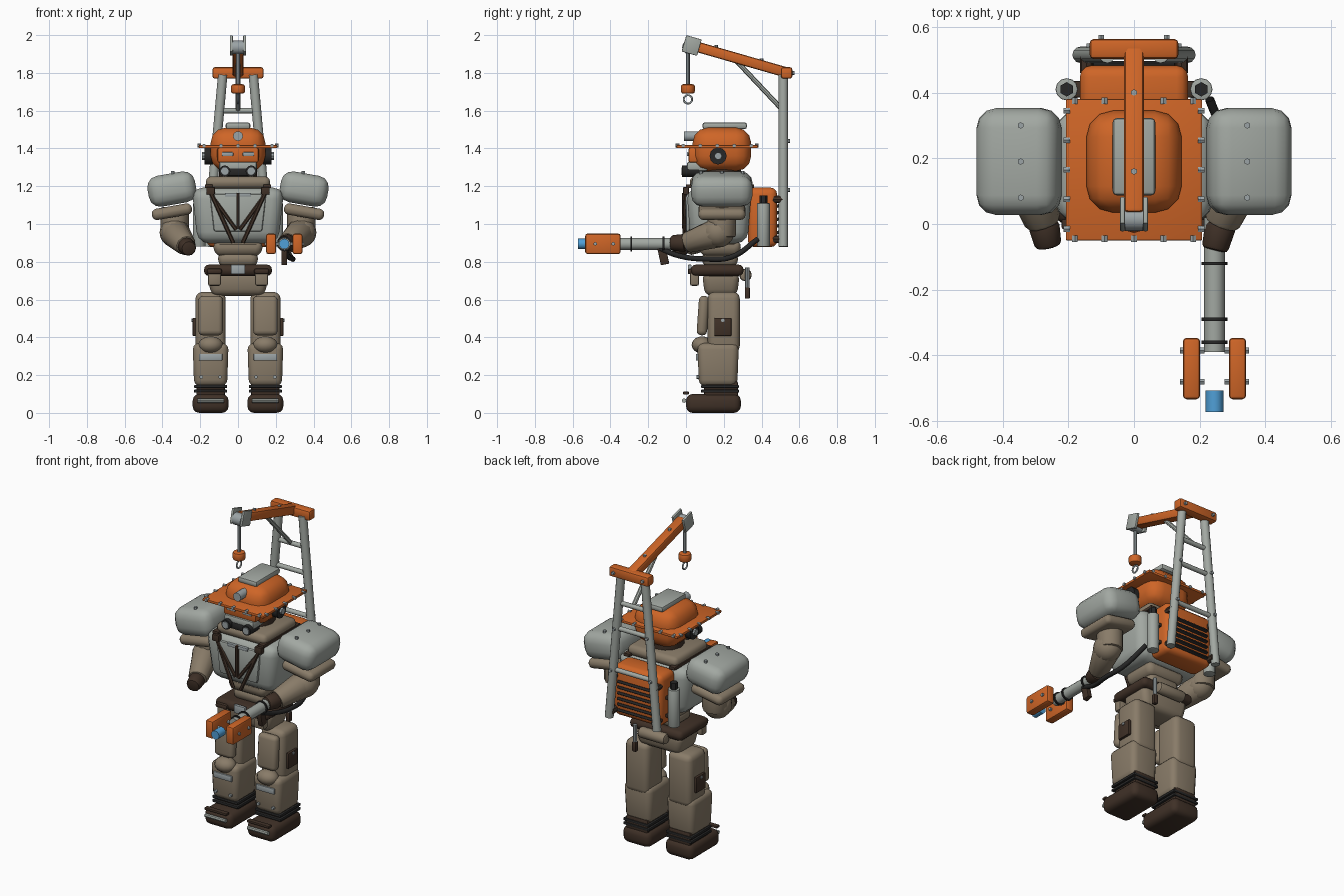
import bpy, bmesh, math
from mathutils import Vector, Matrix, Euler

if "Cube" in bpy.data.objects:
    bpy.data.objects.remove(bpy.data.objects["Cube"])

# Bevel widths and axes
TIGHT, SLIM, SOFT, PLUMP = .004, .012, .035, .06
X, Y, Z = Matrix.Identity(3)


def material(name, *rgb):
    m = bpy.data.materials.new(name)
    m.use_nodes = True
    m.diffuse_color = (*rgb, 1)
    m.node_tree.nodes["Principled BSDF"].inputs["Base Color"].default_value = (*rgb, 1)
    return m


ORANGE = material("safety orange", .62, .13, .02)
GREY = material("armour grey", .36, .39, .36)
TAN = material("canvas tan", .25, .2, .14)
DARK = material("dark leather", .05, .03, .02)
BLACK = material("black rubber", .02, .02, .02)
STEEL = material("bolt steel", .33, .37, .38)
BLUE = material("nozzle blue", .08, .35, .68)


def select_only(ob):
    bpy.ops.object.select_all(action="DESELECT")
    ob.select_set(True)
    bpy.context.view_layer.objects.active = ob


def add_object(name, data, mat):
    data.materials.append(mat)
    ob = bpy.data.objects.new(name, data)
    bpy.context.collection.objects.link(ob)
    select_only(ob)


def finish(name, bm, mat, place):
    bm.transform(place)
    bmesh.ops.recalc_face_normals(bm, faces=bm.faces)
    mesh = bpy.data.meshes.new(name)
    bm.to_mesh(mesh)
    bm.free()
    add_object(name, mesh, mat)
    bpy.ops.object.shade_smooth_by_angle(angle=math.radians(32))


def round_edges(bm, edges, width):
    bmesh.ops.bevel(bm, geom=edges, offset=width, segments=3 if width > SLIM else 2,
                    profile=.5, affect="EDGES")


def box(name, centre, size, mat, bevel=TIGHT, tilt_x=0, tilt_y=0, taper=1):
    """Bevelled box; taper narrows the bottom, tilts are in degrees."""
    bm = bmesh.new()
    bmesh.ops.create_cube(bm, size=1)
    for v in bm.verts:
        k = taper if v.co.z < 0 else 1
        v.co = v.co * Vector((k, k, 1)) * Vector(size)
    round_edges(bm, bm.edges[:], min(bevel, min(size) * .45))
    turn = Euler((math.radians(tilt_x), math.radians(tilt_y), 0)).to_matrix().to_4x4()
    finish(name, bm, mat, Matrix.Translation(centre) @ turn)


def rod(name, start, end, radius, mat, sides=12, end_radius=None, bevel=0):
    """Cylinder or cone between two points, with optional rounded ends."""
    start, end = Vector(start), Vector(end)
    span = end - start
    bm = bmesh.new()
    bmesh.ops.create_cone(bm, cap_ends=True, segments=sides, radius1=radius,
                          radius2=end_radius or radius, depth=span.length)
    if bevel:
        rims = [e for e in bm.edges if any(len(f.verts) > 4 for f in e.link_faces)]
        round_edges(bm, rims, bevel)
    turn = span.to_track_quat("Z", "Y").to_matrix().to_4x4()
    finish(name, bm, mat, Matrix.Translation((start + end) / 2) @ turn)


def bar(name, axis, centre, length, radius, mat, **options):
    half = axis * length / 2
    rod(name, Vector(centre) - half, Vector(centre) + half, radius, mat, **options)


def bolt(name, axis, centre):
    bar(name, axis, centre, .02, .01, STEEL, sides=6)


def ball(name, centre, size, mat):
    bm = bmesh.new()
    bmesh.ops.create_uvsphere(bm, u_segments=16, v_segments=10, radius=.5)
    finish(name, bm, mat, Matrix.Translation(centre) @ Matrix.Diagonal((*size, 1)))


def hose(name, points, radius, mat, cyclic=False):
    curve = bpy.data.curves.new(name, "CURVE")
    curve.dimensions = "3D"
    curve.bevel_depth, curve.bevel_resolution, curve.resolution_u = radius, 2, 6
    spline = curve.splines.new("BEZIER")
    spline.bezier_points.add(len(points) - 1)
    for knot, point in zip(spline.bezier_points, points):
        knot.co = point
        knot.handle_left_type = knot.handle_right_type = "AUTO"
    spline.use_cyclic_u = cyclic
    add_object(name, curve, mat)
    bpy.ops.object.convert(target="MESH")


def post_x(z):
    """Half distance between the leaning crane posts at a height."""
    return .08 + (1.8 - z) * .09


for s, side in ((1, "left_"), (-1, "right_")):
    # Boots
    x = .145 * s
    box(side + "boot", (x, .145, .05), (.19, .29, .1), DARK, SOFT)
    bar(side + "toe_bar", X, (x, -.01, .065), .14, .012, GREY, sides=8)
    box(side + "toe_guard", (x, 0, .105), (.15, .03, .015), DARK)
    box(side + "ankle", (x, .185, .12), (.15, .18, .1), DARK, SLIM)
    for z in (.115, .14):
        box(side + "boot_strap", (x, .18, z), (.175, .2, .016), BLACK)
    # Lower leg
    box(side + "shin", (x, .17, .255), (.19, .22, .23), TAN, SOFT, taper=.92)
    box(side + "shin_plate", (x, .06, .295), (.125, .015, .035), STEEL)
    for offset in (-.05, .05):
        bolt(side + "shin_bolt", Y, (x + offset, .065, .19))
    ball(side + "knee", (x, .085, .36), (.13, .11, .09), TAN)
    # Thigh
    box(side + "thigh", (x, .2, .48), (.16, .17, .32), TAN, SOFT)
    box(side + "thigh_pad", (x, .09, .515), (.13, .055, .21), TAN, SOFT, tilt_x=-4)
    box(side + "thigh_pouch", (.23 * s, .195, .455), (.02, .09, .095), DARK)
    bolt(side + "pouch_stud", X, (.235 * s, .195, .49))
    # Belt pouches
    box(side + "belt_pouch", (.125 * s, .045, .715), (.07, .05, .085), TAN, SLIM)
    box(side + "pouch_flap", (.125 * s, .035, .75), (.08, .05, .03), DARK, SLIM)
    # Shoulder armour and upper arm
    box(side + "shoulder_armour", (.35 * s, .19, 1.185), (.255, .325, .165), GREY, PLUMP,
        tilt_y=10 * s)
    for y in (.08, .19, .3):
        bolt(side + "shoulder_bolt", Z, (.345 * s, y, 1.27))
    box(side + "shoulder_padding", (.35 * s, .19, 1.065), (.215, .25, .06), TAN, SOFT,
        tilt_y=10 * s)
    bar(side + "upper_arm", Z, (.335 * s, .19, 1.01), .16, .075, TAN, bevel=SLIM)
    ball(side + "elbow", (.335 * s, .17, .955), (.16, .17, .16), TAN)
    # Chest straps
    rod(side + "chest_strap", (.15 * s, 0, 1.18), (.025 * s, -.01, .9), .011, DARK, sides=6)
    rod(side + "inner_strap", (.125 * s, 0, 1.13), (.01 * s, -.01, .97), .01, DARK, sides=6)
    box(side + "strap_buckle", (.145 * s, 0, 1.175), (.045, .03, .04), DARK)
    box(side + "shoulder_strap", (.155 * s, .18, 1.2), (.04, .36, .02), DARK)
    # Ear units
    bar(side + "ear_disc", X, (.155 * s, .17, 1.36), .045, .045, BLACK)
    bar(side + "ear_hub", X, (.18 * s, .17, 1.36), .02, .02, STEEL, sides=8)
    # Eye slots and breathing filters
    box(side + "eye_slot", (.055 * s, .01, 1.37), (.06, .01, .02), STEEL)
    bar(side + "filter", Y, (.07 * s, .025, 1.28), .09, .03, BLACK)
    bar(side + "filter_cap", Y, (.07 * s, -.02, 1.28), .01, .02, STEEL)
    # Back tanks
    bar(side + "tank", Z, (.205 * s, .41, .995), .23, .034, GREY, bevel=TIGHT)
    bar(side + "tank_valve", Z, (.205 * s, .41, 1.13), .04, .022, BLACK, sides=6)
    for z in (.94, 1.05):
        box(side + "tank_bracket", (.18 * s, .41, z), (.08, .05, .02), DARK)
    # Crane posts
    rod(side + "crane_post", (post_x(.88) * s, .515, .88), (post_x(1.79) * s, .515, 1.79),
        .025, GREY)
    for z in (.92, 1.13):
        bar(side + "post_mount", Y, (.145 * s, .49, z), .06, .02, DARK, sides=8)
    for z in (1.18, 1.44):
        bolt(side + "post_bolt", Y, (post_x(z) * s, .54, z))
    bolt(side + "crossbar_bolt", Y, (.1 * s, .565, 1.8))
    # Sprayer clamps and crane pulley plates
    box(side + "jaw_clamp", (.245 + .07 * s, -.44, .895), (.053, .187, .108), ORANGE, SLIM)
    for y in (-.48, -.385):
        for name, gap in (("clamp_outer_bolt", .095), ("clamp_inner_bolt", .04)):
            bolt(side + name, X, (.245 + gap * s, y, .895))
    box(side + "pulley_plate", (.035 * s, .03, 1.945), (.015, .085, .09), GREY, tilt_x=-16)

# Pelvis, belt and waist
box("pelvis", (0, .185, .68), (.33, .2, .12), TAN, SOFT, taper=.85)
box("belt", (0, .165, .755), (.36, .28, .06), DARK, SOFT)
box("belt_buckle", (0, .02, .76), (.075, .02, .05), STEEL)
box("waist_lower", (0, .18, .815), (.21, .19, .08), TAN, SOFT)
box("waist_upper", (0, .18, .87), (.27, .23, .08), TAN, SOFT, taper=.9)
bar("bed_roll", X, (0, .315, .73), .18, .033, TAN, bevel=SLIM)
bar("tool_handle", Z, (.12, .325, .715), .11, .012, STEEL, sides=8)
box("tool_head", (.12, .325, .635), (.025, .025, .06), DARK)

# Torso and collar
box("torso", (0, .175, 1.045), (.49, .345, .295), GREY, PLUMP, taper=.87)
box("chest_plate", (0, .01, 1.06), (.3, .025, .2), GREY, SLIM, taper=.85)
box("chest_trim", (0, 0, 1.155), (.14, .02, .02), STEEL)
bar("centre_strap", Z, (0, -.01, 1.07), .19, .01, DARK, sides=6)
box("collar", (0, .18, 1.22), (.34, .32, .065), TAN, SOFT)
bar("neck", Z, (0, .19, 1.27), .1, .1, DARK)

# Helmet and brim
box("helmet", (0, .19, 1.395), (.29, .31, .23), ORANGE, .08)
box("brim", (0, .165, 1.41), (.415, .43, .016), ORANGE)
for i in range(-2, 3):
    for e in (-1, 1):
        bolt("brim_side_bolt", X, (.205 * e, .165 + i * .09, 1.415))
        bolt("brim_edge_bolt", Y, (i * .09, .165 + .21 * e, 1.415))
box("helmet_ridge", (0, .205, 1.52), (.13, .235, .035), GREY, SLIM)
bar("head_lamp", Y, (0, .035, 1.465), .09, .026, STEEL)

# Face
box("face_mask", (0, .06, 1.365), (.22, .095, .08), ORANGE, SLIM)
box("jaw_plate", (0, .06, 1.305), (.2, .11, .05), GREY, SLIM)
box("respirator", (0, .05, 1.275), (.17, .1, .045), BLACK, SLIM)

# Forearms and hands
for side, elbow, wrist, fist in (
        ("left_", (.335, .17, .955), (.265, 0, .9), (.245, -.08, .9)),
        ("right_", (-.335, .17, .955), (-.275, 0, .885), (-.26, -.07, .87))):
    rod(side + "forearm", elbow, wrist, .08, TAN, end_radius=.055, bevel=SLIM)
    rod(side + "hand", wrist, fist, .048, DARK, end_radius=.04, bevel=SLIM)

# Sprayer tool
bar("sprayer_barrel", Y, (.245, -.185, .895), .41, .032, GREY)
for y in (-.12, -.29, -.36):
    bar("barrel_ring", Y, (.245, y, .895), .01, .04, BLACK)
bar("sprayer_nozzle", Y, (.245, -.54, .895), .065, .027, BLUE)
box("sprayer_grip", (.245, -.12, .83), (.03, .045, .09), DARK, tilt_x=12)
hose("sprayer_hose", [(.25, -.14, .87), (.265, -.03, .83), (.29, .1, .815),
                      (.28, .24, .825), (.23, .38, .92)], .014, BLACK)

# Backpack with louvres
box("backpack", (0, .405, 1.035), (.33, .155, .315), ORANGE, SOFT)
for i in range(6):
    box("louvre", (0, .485, .92 + i * SOFT), (.25, .02, .016), BLACK, tilt_x=25)

# Crane frame and boom
for z in (1.18, 1.44, 1.6):
    bar("crane_rung", X, (0, .515, z), post_x(z) * 2, .014, GREY)
box("crane_crossbar", (0, .533, 1.8), (.27, .06, .06), ORANGE, SLIM)
box("crane_boom", (0, .285, 1.873), (.06, .53, .055), ORANGE, SLIM, tilt_x=-16)
for y in (.16, .4):
    bolt("boom_bolt", Z, (0, y, 1.985 - y * .3))
rod("crane_brace", (0, .27, 1.86), (0, .515, 1.6), .013, GREY, sides=8)

# Pulley, cable and hook
bar("pulley", X, (0, .015, 1.935), .056, .036, STEEL)
bar("cable", Z, (0, .01, 1.825), .19, .01, STEEL, sides=8)
bar("hook_block", Z, (0, .01, 1.715), .05, .037, ORANGE, bevel=SLIM)
ring = [Vector((0, .01, 1.66)) + (Y * math.cos(a) + Z * math.sin(a)) * .022
        for a in (i * math.pi / 4 for i in range(8))]
hose("hook_ring", ring, .005, STEEL, cyclic=True)
